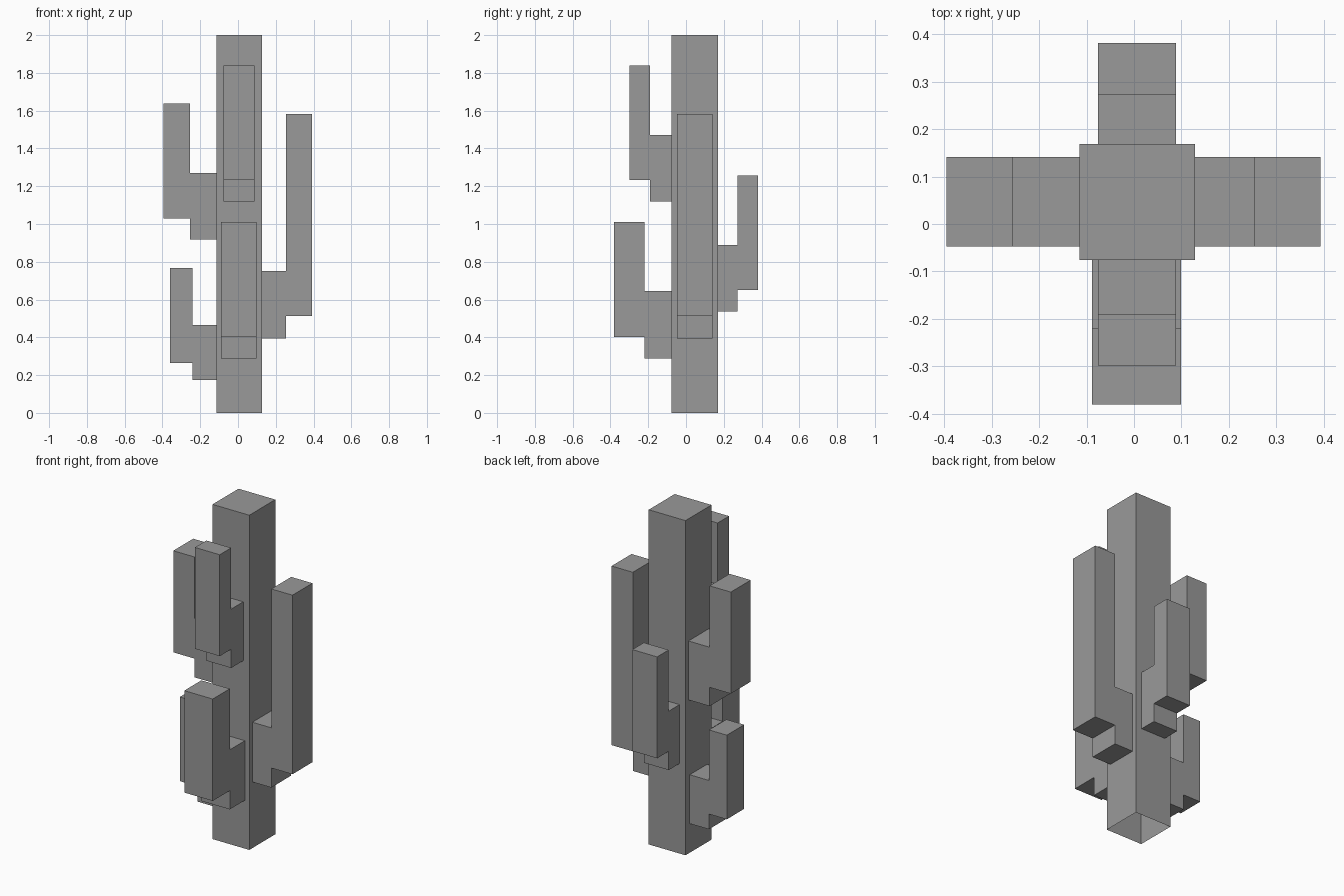
import bpy
import bmesh
from mathutils import Vector

cube = bpy.data.objects.get("Cube")
if cube:
    bpy.data.objects.remove(cube, do_unlink=True)

grey = bpy.data.materials.new("plain grey")
grey.use_nodes = True
COLOUR = (0.32, 0.32, 0.32, 1)
grey.diffuse_color = COLOUR
grey.node_tree.nodes["Principled BSDF"].inputs["Base Color"].default_value = COLOUR

# Trunk extents
X0, X1, Y0, Y1 = -0.115, 0.128, -0.076, 0.169


def prism(name, outline, offset, open_side):
    """Extrude an outline by offset, leaving out the face that looks along open_side."""
    bm = bmesh.new()
    base = bm.faces.new([bm.verts.new(p) for p in outline])
    extruded = bmesh.ops.extrude_face_region(bm, geom=[base], use_keep_orig=True)
    moved = [v for v in extruded["geom"] if isinstance(v, bmesh.types.BMVert)]
    bmesh.ops.translate(bm, verts=moved, vec=offset)
    bmesh.ops.recalc_face_normals(bm, faces=bm.faces)
    # The open end is the face furthest along open_side
    facing = [f for f in bm.faces if f.normal.dot(open_side) > 0.9]
    end = max(facing, key=lambda f: f.calc_center_median().dot(open_side))
    bmesh.ops.delete(bm, geom=[end], context="FACES_ONLY")
    mesh = bpy.data.meshes.new(name)
    bm.to_mesh(mesh)
    bm.free()
    mesh.materials.append(grey)
    obj = bpy.data.objects.new(name, mesh)
    bpy.context.collection.objects.link(obj)
    return obj


def arm(name, axis, root, bend, tip, stub, upright, sides):
    """L-shaped arm: a stub from root to bend, then an upright from bend to tip."""
    profile = [(root, stub[0]), (bend, stub[0]), (bend, upright[0]), (tip, upright[0]),
               (tip, upright[1]), (bend, upright[1]), (bend, stub[1]), (root, stub[1])]
    near, far = sides
    if axis == "x":
        outline = [Vector((u, near, z)) for u, z in profile]
        offset, inward = Vector((0, far - near, 0)), Vector((root - tip, 0, 0))
    else:
        outline = [Vector((near, u, z)) for u, z in profile]
        offset, inward = Vector((far - near, 0, 0)), Vector((0, root - tip, 0))
    return prism(name, outline, offset, inward.normalized())


# Trunk, open underneath
prism("trunk", [(X0, Y0, 0), (X1, Y0, 0), (X1, Y1, 0), (X0, Y1, 0)],
      Vector((0, 0, 2)), Vector((0, 0, -1)))

# Side arms
arm("left_arm", "x", X1, 0.253, 0.393, (0.395, 0.752), (0.512, 1.582), (-0.047, 0.141))
arm("upper_right_arm", "x", X0, -0.255, -0.395, (0.918, 1.27), (1.03, 1.637), (-0.047, 0.141))
arm("lower_right_arm", "x", X0, -0.242, -0.36, (0.174, 0.466), (0.265, 0.768), (-0.035, 0.129))

# Front and back arms
arm("upper_front_arm", "y", Y0, -0.19, -0.298, (1.12, 1.472), (1.232, 1.838), (-0.076, 0.088))
arm("lower_front_arm", "y", Y0, -0.219, -0.38, (0.289, 0.645), (0.401, 1.01), (-0.089, 0.099))
arm("back_arm", "y", Y1, 0.272, 0.381, (0.538, 0.89), (0.65, 1.256), (-0.076, 0.088))
